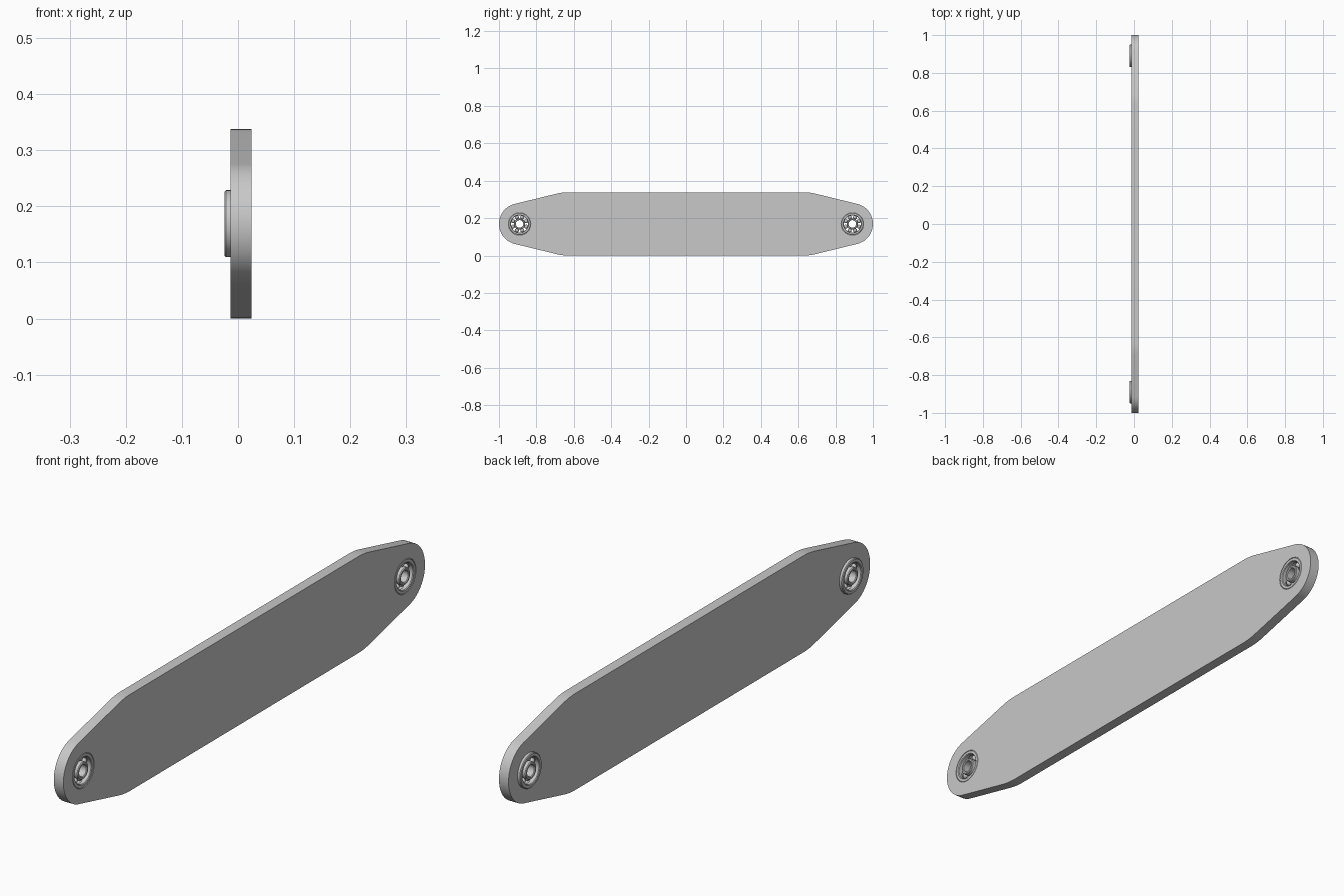
import bpy, bmesh
from math import sin, cos, pi, radians
from mathutils import Vector, Matrix

cube = bpy.data.objects.get("Cube")
if cube:
    bpy.data.objects.remove(cube, do_unlink=True)

MID_Z = 0.169          # height of the bearing axes
PIVOT_Y = 0.89         # distance of each bearing from the centre
BACK, FACE = -0.013, 0.024   # plate sides along x
OUTER = 0.06           # bearing radius

steel = bpy.data.materials.new("brushed grey")
steel.use_nodes = True
grey = (0.58, 0.58, 0.58, 1)
steel.diffuse_color = grey
steel.node_tree.nodes["Principled BSDF"].inputs["Base Color"].default_value = grey


def finish(bm, name, location=(0, 0, 0)):
    """Turn a bmesh into a smooth-shaded object with sharp edges kept."""
    bmesh.ops.recalc_face_normals(bm, faces=bm.faces[:])
    mesh = bpy.data.meshes.new(name)
    bm.to_mesh(mesh)
    bm.free()
    mesh.materials.append(steel)
    obj = bpy.data.objects.new(name, mesh)
    obj.location = location
    bpy.context.collection.objects.link(obj)
    bpy.ops.object.select_all(action='DESELECT')
    obj.select_set(True)
    bpy.context.view_layer.objects.active = obj
    bpy.ops.object.shade_smooth_by_angle(angle=radians(30))
    return obj


def loop(bm, points, x):
    """Closed loop of edges through (y, z) points."""
    verts = [bm.verts.new((x, y, z)) for y, z in points]
    return [bm.edges.new((v, verts[i - 1])) for i, v in enumerate(verts)]


def lathe(bm, profile, steps=64):
    """Revolve a closed (radius, x) profile around the x axis."""
    verts = [bm.verts.new((x, 0, r)) for r, x in profile]
    edges = [bm.edges.new((v, verts[i - 1])) for i, v in enumerate(verts)]
    bmesh.ops.spin(bm, geom=verts + edges, cent=(0, 0, 0), axis=(1, 0, 0),
                   angle=2 * pi, steps=steps, use_merge=True)
    bmesh.ops.remove_doubles(bm, verts=bm.verts[:], dist=1e-5)


# Link plate: one quarter outline, mirrored, with a hole at each end
tip = 0.11
quarter = [(PIVOT_Y + tip * cos(a), tip * sin(a))
           for a in (radians(76.4) * i / 14 for i in range(15))]
corner = [Vector((0.69, 0.331)), Vector((0.66, 0.338)), Vector((0.63, 0.338))]
for i in range(6):
    t = i / 5
    p = corner[0] * (1 - t) ** 2 + corner[1] * 2 * t * (1 - t) + corner[2] * t * t
    quarter.append((p.x, p.y - MID_Z))
half = quarter + [(-y, z) for y, z in reversed(quarter)]
outline = half + [(y, -z) for y, z in reversed(half[1:-1])]

bm = bmesh.new()
edges = loop(bm, outline, BACK)
for side in (-1, 1):
    hole = [(side * PIVOT_Y + OUTER * cos(2 * pi * i / 64),
             OUTER * sin(2 * pi * i / 64)) for i in range(64)]
    edges += loop(bm, hole, BACK)
bmesh.ops.triangle_fill(bm, use_beauty=True, use_dissolve=False, edges=edges)
extruded = bmesh.ops.extrude_face_region(bm, geom=bm.faces[:], use_keep_orig=True)
bmesh.ops.translate(bm, vec=(FACE - BACK, 0, 0),
                    verts=[g for g in extruded["geom"] if isinstance(g, bmesh.types.BMVert)])
finish(bm, "link_plate", (0, 0, MID_Z))


# Bearings: two grooved races and a ring of balls, proud of the back
HALF_W = 0.024
BALLS, BALL_PATH, BALL_R = 8, 0.038, 0.0108


def race(name, bore, rim, groove_outside, location):
    """Ring with eased corners and a shallow ball groove on one wall."""
    c = 0.0025
    w = HALF_W
    outer = [(rim - c, -w), (rim, -w + c), (rim, w - c), (rim - c, w)]
    inner = [(bore + c, w), (bore, w - c), (bore, -w + c), (bore + c, -w)]
    groove = [(0.004 * cos(a), 0.009 * sin(a))
              for a in (pi * (i / 8 - 0.5) for i in range(9))]
    if groove_outside:
        outer[2:2] = [(rim - r, x) for r, x in groove]
    else:
        inner[2:2] = [(bore + r, -x) for r, x in groove]
    bm = bmesh.new()
    lathe(bm, outer + inner)
    finish(bm, name, location)


for side, end in ((-1, "front"), (1, "back")):
    spot = (0, side * PIVOT_Y, MID_Z)
    race(end + "_outer_race", 0.046, OUTER - 0.0003, False, spot)
    race(end + "_inner_race", 0.02, 0.03, True, spot)
    bm = bmesh.new()
    for i in range(BALLS):
        a = 2 * pi * (i + 0.5) / BALLS
        place = Matrix.Translation((0, BALL_PATH * cos(a), BALL_PATH * sin(a)))
        bmesh.ops.create_uvsphere(bm, u_segments=20, v_segments=12,
                                  radius=BALL_R, matrix=place)
    finish(bm, end + "_bearing_balls", spot)
